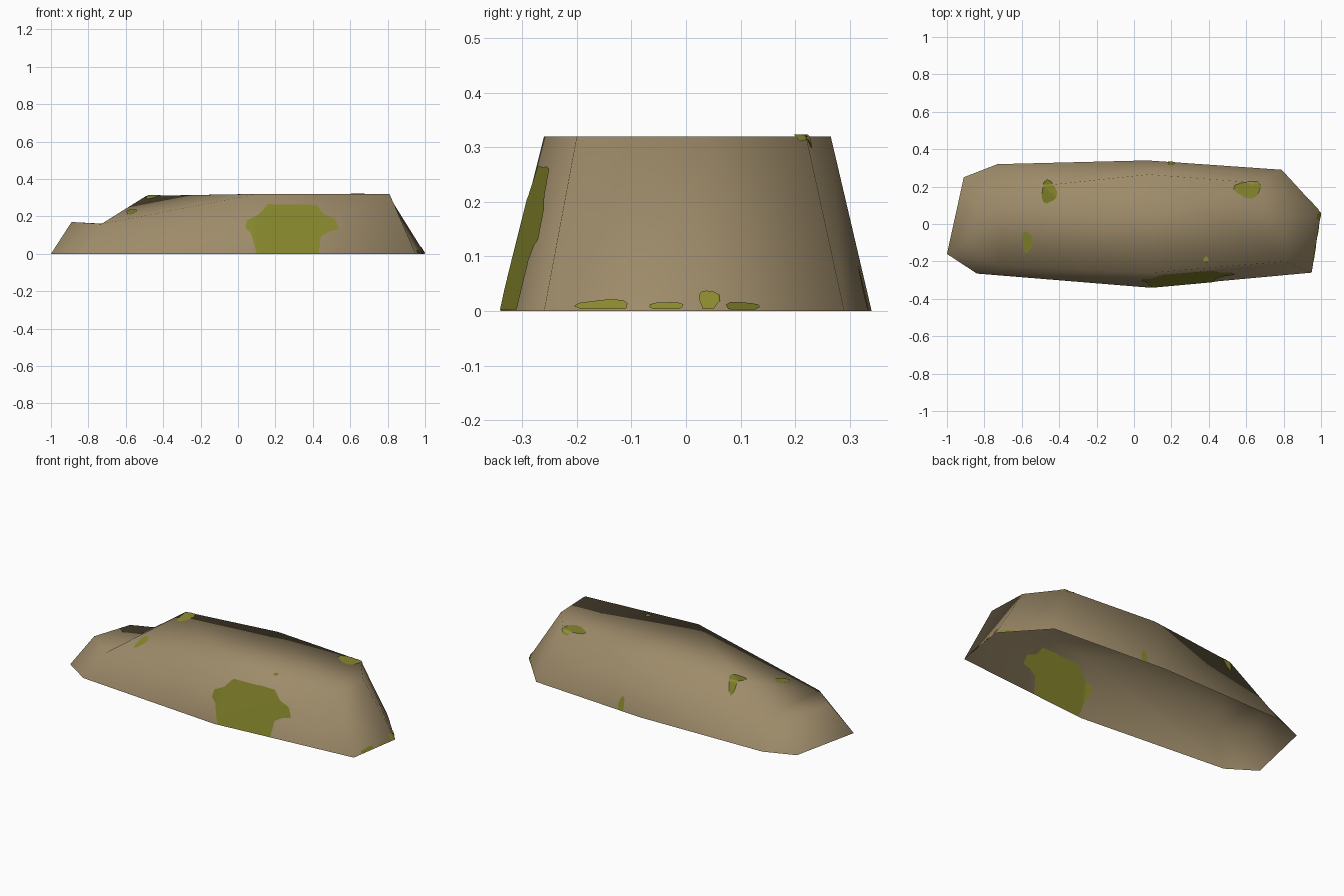
import bpy, bmesh, math
from mathutils import Vector
from mathutils.bvhtree import BVHTree

if "Cube" in bpy.data.objects:
    bpy.data.objects.remove(bpy.data.objects["Cube"])


def material(name, rgb):
    m = bpy.data.materials.new(name)
    m.diffuse_color = (*rgb, 1)
    m.use_nodes = True
    m.node_tree.nodes["Principled BSDF"].inputs["Base Color"].default_value = m.diffuse_color
    return m


stone = material("brown stone", (0.34, 0.258, 0.143))
moss = material("moss green", (0.245, 0.245, 0.027))


def add_object(name, bm, mat):
    for f in bm.faces:
        f.smooth = True
    me = bpy.data.meshes.new(name)
    bm.to_mesh(me)
    me.materials.append(mat)
    ob = bpy.data.objects.new(name, me)
    bpy.context.collection.objects.link(ob)
    return ob


# Rock: base outline, and a smaller upper outline with a low step at the left
base = [(-1, -.16), (-.84, -.265), (.08, -.34), (.95, -.26), (1, .06),
        (.79, .29), (.07, .34), (-.73, .32), (-.91, .25)]
top = [(-.89, -.09, .17), (-.73, -.22, .16), (.1, -.26, .32), (.81, -.2, .32),
       (.8, .04, .32), (.66, .22, .32), (.08, .265, .32), (-.7, .21, .16),
       (-.82, .15, .165), (-.49, .205, .31)]
bm = bmesh.new()
b = [bm.verts.new((x, y, 0)) for x, y in base]
t = [bm.verts.new(p) for p in top]
for i in range(9):
    j = (i + 1) % 9
    if i == 6:  # back wall rises over the step
        bm.faces.new((b[6], b[7], t[9], t[6]))
        bm.faces.new((b[7], t[7], t[9]))
    else:
        bm.faces.new((b[i], b[j], t[j], t[i]))
for face in [(0, 1, 7, 8), (1, 9, 7), (1, 2, 9), (2, 6, 9), (2, 3, 4, 5, 6)]:
    bm.faces.new([t[k] for k in face])
bm.normal_update()
tree = BVHTree.FromBMesh(bm)
rock = add_object("rock", bm, stone)

# Views along which moss outlines are laid onto the rock: origin and direction
SIDES = {
    "front": (lambda u, v: Vector((u, -2, v)), Vector((0, 1, 0))),
    "back": (lambda u, v: Vector((-u, 2, v)), Vector((0, -1, 0))),
    "right": (lambda u, v: Vector((2, u, v)), Vector((-1, 0, 0))),
    "top": (lambda u, v: Vector((u, v, 2)), Vector((0, 0, -1))),
}


def moss_patch(name, side, outline, offset=0.003):
    start, direction = SIDES[side]
    pm = bmesh.new()
    pm.faces.new([pm.verts.new(start(u, max(v, .002) if side != "top" else v))
                  for u, v in outline])
    bmesh.ops.triangulate(pm, faces=pm.faces[:])
    bmesh.ops.subdivide_edges(pm, edges=pm.edges[:], cuts=4, use_grid_fill=True)
    for v in pm.verts:
        hit, normal, _, _ = tree.ray_cast(v.co, direction)
        if hit is None:
            hit, normal, _, _ = tree.find_nearest(v.co)
        v.co = hit + normal * offset
        v.co.z = max(v.co.z, 0)
    pm.normal_update()
    flip = [f for f in pm.faces if f.normal.dot(direction) > 0]
    bmesh.ops.reverse_faces(pm, faces=flip)
    return add_object(name, pm, moss)


def blob(cu, cv, ru, rv, n=14):
    pts = []
    for k in range(n):
        a = 2 * math.pi * k / n
        r = 1 + .15 * math.sin(3 * a + cu * 9)
        pts.append((cu + ru * r * math.cos(a), cv + rv * r * math.sin(a)))
    return pts


# Large moss patch on the front, seen from outside and from the hollow inside
big = [(.10, 0), (.43, 0), (.435, .09), (.49, .12), (.54, .13), (.52, .185),
       (.46, .21), (.42, .26), (.33, .265), (.26, .255), (.16, .265),
       (.11, .21), (.05, .18), (.04, .14), (.10, .08)]
moss_patch("front_moss", "front", big)
moss_patch("front_moss_inside", "front", big, -0.003)

# Small moss patches
small = [("top", -.455, .17, .04, .06), ("top", .61, .185, .07, .045),
         ("top", -.57, -.095, .028, .055), ("top", .385, -.19, .014, .016),
         ("back", -.2, .03, .02, .05),
         ("right", -.15, .008, .048, .012), ("right", -.035, .006, .03, .01),
         ("right", .042, .018, .018, .02), ("right", .1, .006, .03, .01)]
for n, (side, u, v, ru, rv) in enumerate(small):
    moss_patch(f"small_moss_{n + 1}", side, blob(u, v, ru, rv))
